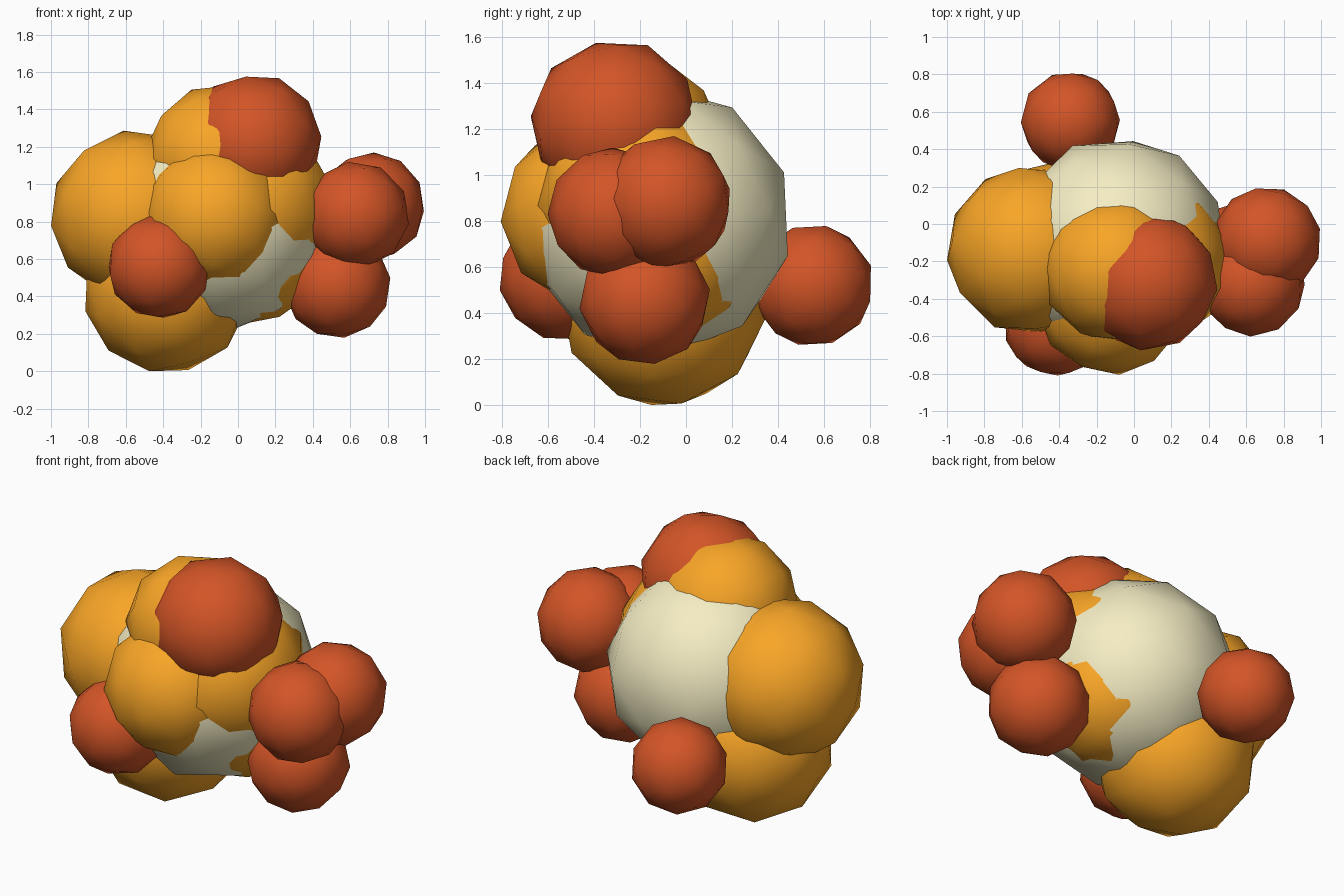
import bpy, math, random

if "Cube" in bpy.data.objects:
    bpy.data.objects.remove(bpy.data.objects["Cube"])

random.seed(4)


def material(name, color):
    m = bpy.data.materials.new(name)
    m.diffuse_color = (*color, 1)
    m.use_nodes = True
    m.node_tree.nodes["Principled BSDF"].inputs["Base Color"].default_value = m.diffuse_color
    return m


cream = material("cream", (0.91, 0.85, 0.55))
orange = material("orange", (0.95, 0.38, 0.02))
red = material("red", (0.65, 0.09, 0.02))


def ball(name, x, y, z, r, mat, low=0.0, high=9.0):
    """Coarse smooth-shaded icosphere, turned at random, flattened at low/high."""
    bpy.ops.mesh.primitive_ico_sphere_add(
        subdivisions=2, radius=r * 1.025, location=(x, y, z),
        rotation=[random.uniform(0, math.tau) for _ in range(3)])
    bpy.ops.object.transform_apply(location=True, rotation=True, scale=True)
    ob = bpy.context.object
    ob.name = name
    for v in ob.data.vertices:
        v.co.z = min(max(v.co.z, low), high)
    ob.data.materials.append(mat)
    bpy.ops.object.shade_smooth()


# Core
ball("core", -0.09, -0.12, 0.80, 0.575, cream)

# Middle lobes
for name, x, y, z, r in [
    ("left_lobe", -0.55, -0.14, 0.835, 0.445),
    ("bottom_lobe", -0.38, -0.10, 0.435, 0.44),
    ("front_lobe", -0.125, -0.41, 0.83, 0.39),
    ("top_lobe", -0.10, -0.24, 1.135, 0.39),
    ("right_lobe", 0.055, -0.20, 0.89, 0.45),
    ("lower_right_lobe", 0.07, -0.12, 0.66, 0.40),
]:
    ball(name, x, y, z, r, orange)

# Outer buds
for name, x, y, z, r in [
    ("top_bud", 0.08, -0.31, 1.225, 0.36),
    ("back_bud", -0.34, 0.55, 0.52, 0.262),
    ("front_bud", -0.42, -0.535, 0.56, 0.275),
    ("right_bud", 0.71, -0.09, 0.88, 0.285),
    ("right_front_bud", 0.63, -0.315, 0.835, 0.28),
    ("right_lower_bud", 0.53, -0.18, 0.46, 0.28),
]:
    ball(name, x, y, z, r, red, high=1.575)
